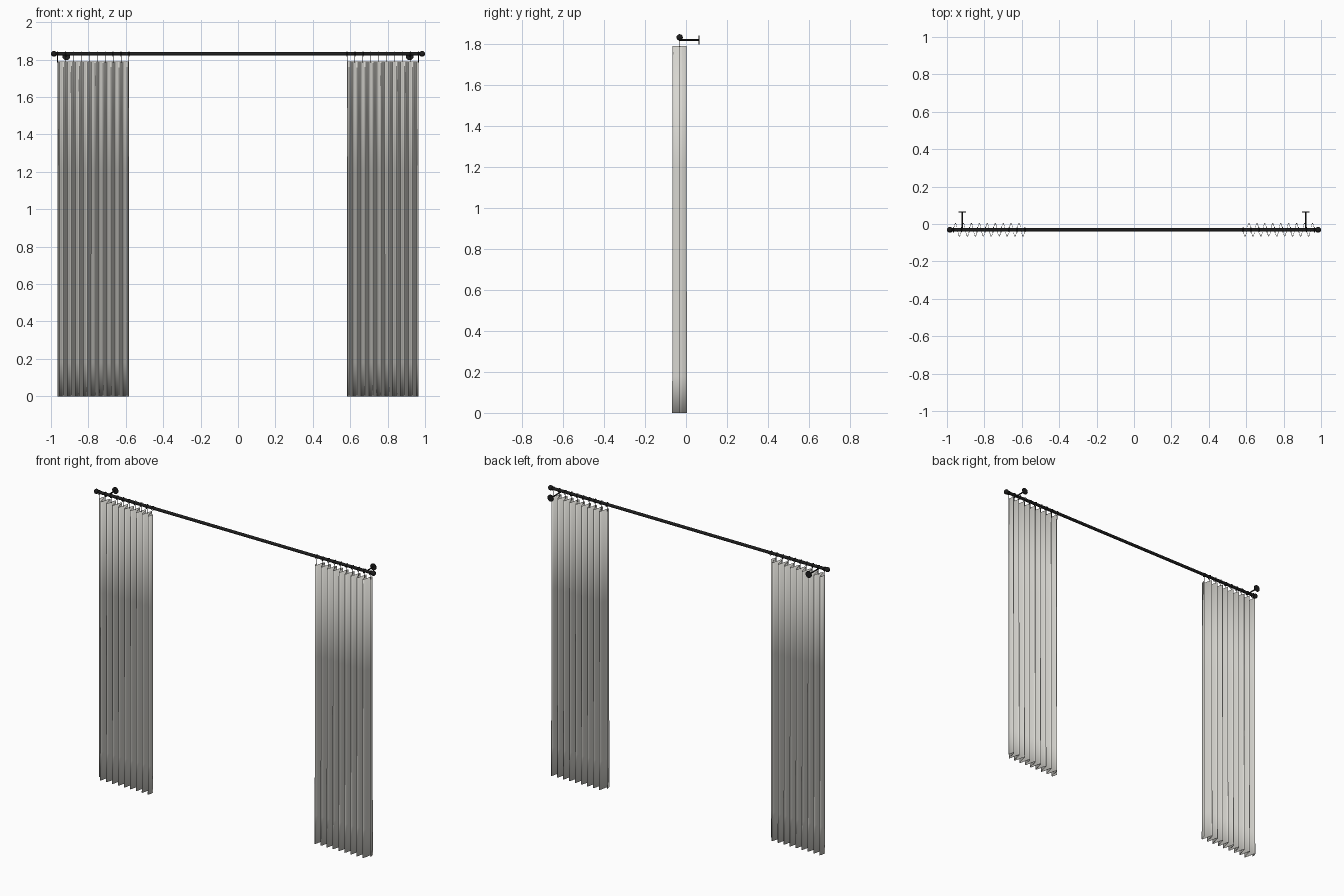
import bpy, bmesh, math
from mathutils import Vector

if "Cube" in bpy.data.objects:
    bpy.data.objects.remove(bpy.data.objects["Cube"])

def material(name, c):
    m = bpy.data.materials.new(name)
    m.diffuse_color = (*c, 1)
    m.use_nodes = True
    m.node_tree.nodes["Principled BSDF"].inputs["Base Color"].default_value = m.diffuse_color
    return m

BLACK = material("black metal", (0.012, 0.012, 0.012))
CLOTH = material("pale grey cloth", (0.68, 0.67, 0.63))

ROD_Y, ROD_Z = -0.031, 1.831
INNER, OUTER, FOLDS = 0.583, 0.965, 9
TOP = 1.79

def finish(obj, name, mat, smooth=True):
    obj.name = name
    obj.data.materials.append(mat)
    if smooth:
        bpy.ops.object.select_all(action='DESELECT')
        obj.select_set(True)
        bpy.context.view_layer.objects.active = obj
        bpy.ops.object.shade_smooth_by_angle(angle=math.radians(45))
    return obj

def bar(name, a, b, r, sides=16):
    """Cylinder running between two points."""
    a, b = Vector(a), Vector(b)
    d = b - a
    bpy.ops.mesh.primitive_cylinder_add(vertices=sides, radius=r, depth=d.length, location=(a + b) / 2)
    o = bpy.context.object
    o.rotation_euler = d.to_track_quat('Z', 'Y').to_euler()
    return finish(o, name, BLACK)

def curtain(name, s):
    """Pleated sheet: a sine wave along x that opens slightly at the hem."""
    bm = bmesh.new()
    per, rows = 16, [0, 0.18, 0.6, 1.2, TOP]
    n = FOLDS * per
    grid = []
    for z in rows:
        amp = 0.033 + 0.003 * (1 - z / TOP) ** 3
        row = []
        for i in range(n + 1):
            t = i / n
            wob = 0.05 * math.sin(t * 17 + z * 2) * math.sin(math.pi * t)
            x = OUTER + (INNER - OUTER) * t
            y = ROD_Y + amp * math.sin(2 * math.pi * FOLDS * t + wob)
            row.append(bm.verts.new((s * x, y, z)))
        grid.append(row)
    for lo, hi in zip(grid, grid[1:]):
        for i in range(n):
            bm.faces.new((lo[i], lo[i + 1], hi[i + 1], hi[i]))
    bmesh.ops.recalc_face_normals(bm, faces=bm.faces)
    me = bpy.data.meshes.new(name)
    bm.to_mesh(me)
    bm.free()
    o = bpy.data.objects.new(name, me)
    bpy.context.collection.objects.link(o)
    finish(o, name, CLOTH)
    mod = o.modifiers.new("cloth thickness", 'SOLIDIFY')
    mod.thickness = 0.0015
    mod.offset = 0

# rod
bar("curtain_rod", (-0.985, ROD_Y, ROD_Z), (0.985, ROD_Y, ROD_Z), 0.0095, 24)

for s, side in ((-1, "left"), (1, "right")):
    # ball finial
    bpy.ops.mesh.primitive_uv_sphere_add(segments=24, ring_count=12, radius=0.0155,
                                         location=(s * 0.9845, ROD_Y, ROD_Z))
    finish(bpy.context.object, side + "_finial", BLACK)

    # wall bracket: arm and round plate
    bx, bz = s * 0.918, ROD_Z - 0.013
    bar(side + "_bracket_arm", (bx, ROD_Y - 0.004, bz), (bx, 0.064, bz), 0.004)
    bar(side + "_wall_plate", (bx, 0.062, bz), (bx, 0.067, bz), 0.021, 24)

    # cloth panel
    curtain(side + "_curtain", s)

    # rings with hooks, one per fold
    for k in range(FOLDS + 1):
        x = s * (OUTER + (INNER - OUTER) * k / FOLDS)
        bpy.ops.mesh.primitive_torus_add(major_segments=24, minor_segments=8, major_radius=0.0125,
                                         minor_radius=0.0018, location=(x, ROD_Y, ROD_Z - 0.001),
                                         rotation=(0, math.pi / 2, 0))
        finish(bpy.context.object, f"{side}_ring_{k + 1}", BLACK)
        bar(f"{side}_hook_{k + 1}", (x, ROD_Y, TOP - 0.005), (x, ROD_Y, ROD_Z - 0.012), 0.0014, 8)
